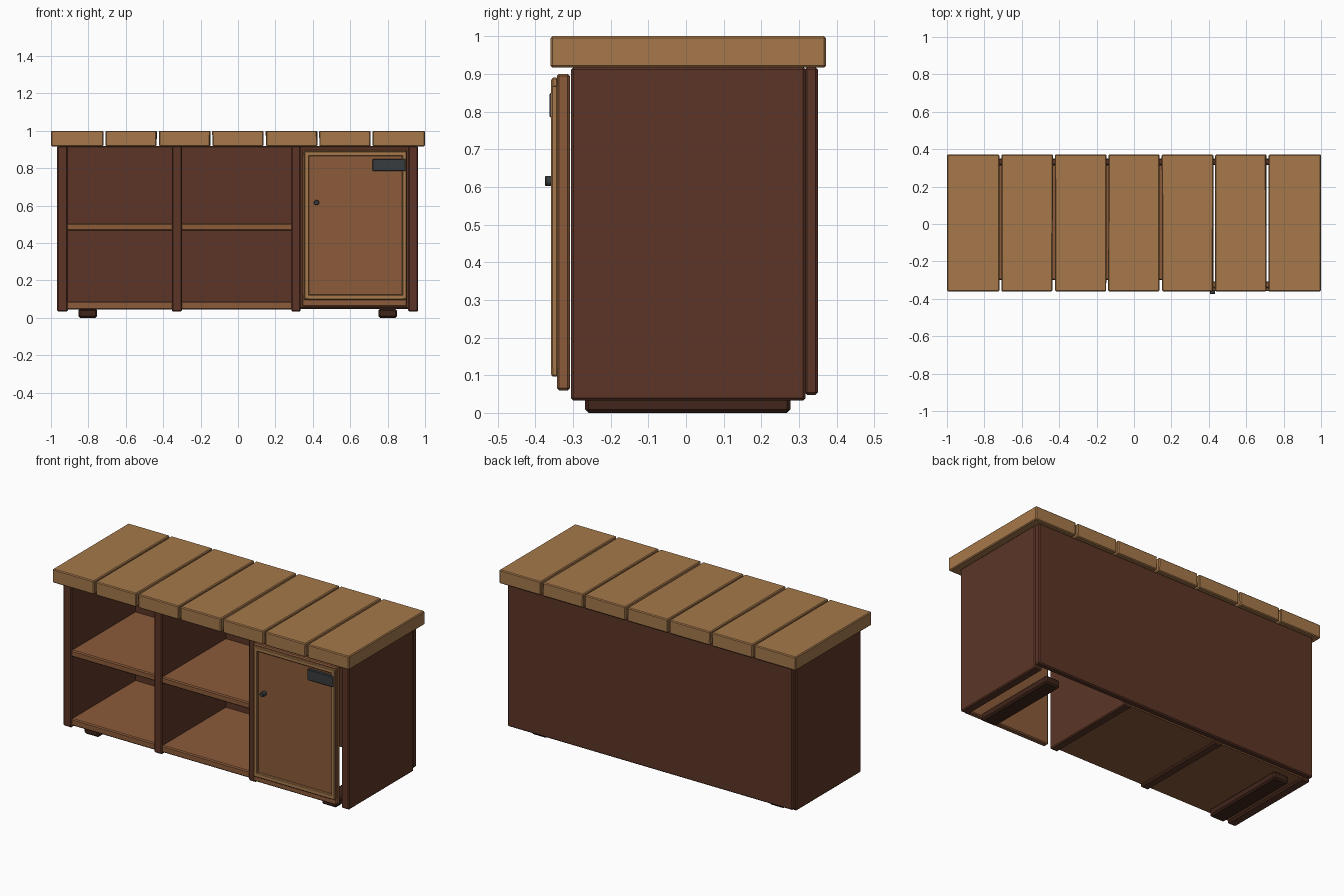
import bpy, math, random

if "Cube" in bpy.data.objects:
    bpy.data.objects.remove(bpy.data.objects["Cube"])

random.seed(4)


def mat(name, rgb):
    m = bpy.data.materials.new(name)
    m.diffuse_color = (*rgb, 1)
    m.use_nodes = True
    m.node_tree.nodes["Principled BSDF"].inputs["Base Color"].default_value = m.diffuse_color
    return m


TOP = mat("light_wood", (0.38, 0.19, 0.07))
SHELF = mat("mid_wood", (0.26, 0.105, 0.042))
DARK = mat("dark_wood", (0.107, 0.036, 0.02))
FOOT = mat("foot_wood", (0.05, 0.018, 0.01))
METAL = mat("dark_metal", (0.04, 0.045, 0.05))


def box(name, x, y, z, material, bevel=0.006, jitter=0.0):
    """Bevelled board spanning the given (min, max) ranges."""
    me = bpy.data.meshes.new(name)
    verts = [(a + random.uniform(-jitter, jitter), b, c) for a in x for b in y for c in z]
    faces = [(0, 1, 3, 2), (4, 6, 7, 5), (0, 4, 5, 1), (2, 3, 7, 6), (0, 2, 6, 4), (1, 5, 7, 3)]
    me.from_pydata(verts, [], faces)
    me.materials.append(material)
    ob = bpy.data.objects.new(name, me)
    bpy.context.collection.objects.link(ob)
    b = ob.modifiers.new("Bevel", 'BEVEL')
    b.width = bevel
    b.segments = 1
    return ob


# Worktop planks
pitch = 2.0 / 7
for i in range(7):
    x0 = -1 + i * pitch + (0.006 if i else 0)
    x1 = -1 + (i + 1) * pitch - (0.006 if i < 6 else 0)
    box(f"top_plank_{i + 1}", (x0, x1), (-0.36, 0.372), (0.917, 1.0), TOP, 0.005,
        0.002 if 0 < i < 6 else 0)

# Side panels and dividers
for name, x0, x1 in (("left_side", -0.967, -0.91), ("left_divider", -0.353, -0.3),
                     ("right_divider", 0.285, 0.335), ("right_side", 0.91, 0.963)):
    box(name, (x0, x1), (-0.305, 0.317), (0.033, 0.918), DARK)

# Back panel
box("back_panel", (-0.963, 0.96), (0.315, 0.35), (0.048, 0.918), DARK)

# Open shelves in the two left bays
for bay, x in (("left", (-0.917, -0.347)), ("middle", (-0.306, 0.291))):
    box(f"{bay}_bottom_shelf", x, (-0.3, 0.318), (0.045, 0.087), SHELF)
    box(f"{bay}_middle_shelf", x, (-0.3, 0.318), (0.465, 0.505), SHELF)

# Runner feet
for name, x in (("left_foot", -0.803), ("right_foot", 0.8)):
    box(name, (x - 0.05, x + 0.05), (-0.268, 0.277), (0.0, 0.048), FOOT, 0.009)

# Cupboard door with raised trim
box("door", (0.342, 0.904), (-0.343, -0.308), (0.06, 0.9), SHELF)
for name, x in (("left", (0.355, 0.38)), ("right", (0.878, 0.901))):
    box(f"door_trim_{name}", x, (-0.358, -0.34), (0.098, 0.888), TOP, 0.004)
for name, z in (("bottom", (0.096, 0.124)), ("top", (0.864, 0.89))):
    box(f"door_trim_{name}", (0.353, 0.902), (-0.3575, -0.34), z, TOP, 0.004)

# Door plate
box("door_plate", (0.72, 0.896), (-0.362, -0.341), (0.784, 0.85), METAL, 0.003)

# Door knob
bpy.ops.mesh.primitive_cylinder_add(vertices=12, radius=0.014, depth=0.034,
                                    location=(0.42, -0.357, 0.616),
                                    rotation=(math.pi / 2, 0, 0))
knob = bpy.context.object
knob.name = "door_knob"
knob.data.materials.append(METAL)
bev = knob.modifiers.new("Bevel", 'BEVEL')
bev.width = 0.002
bev.segments = 1
